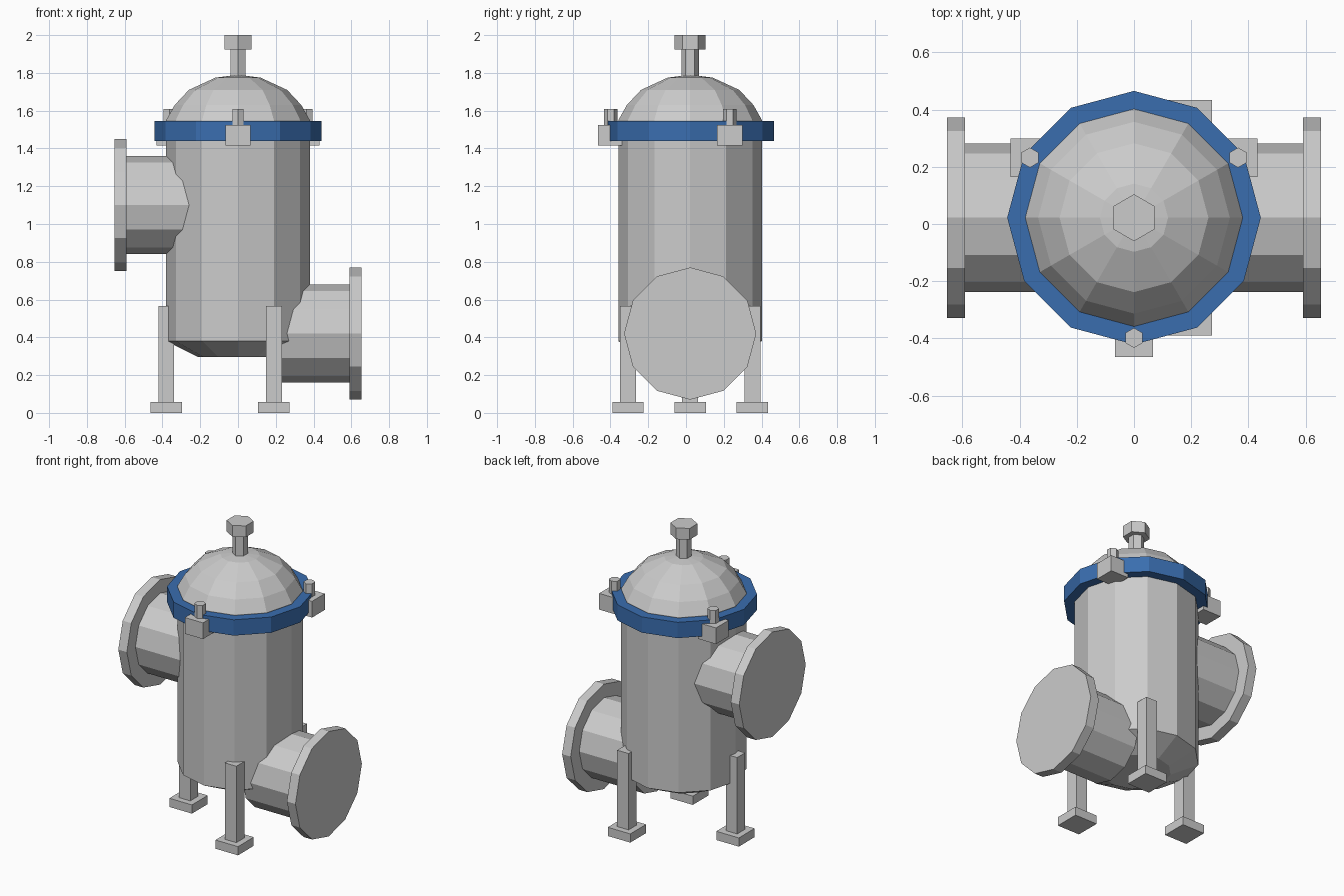
import bpy, bmesh
from math import cos, sin, pi, radians
from mathutils import Matrix, Vector

if "Cube" in bpy.data.objects:
    bpy.data.objects.remove(bpy.data.objects["Cube"])

CY = 0.022          # y of the vessel axis


def material(name, rgb):
    m = bpy.data.materials.new(name)
    m.diffuse_color = (*rgb, 1)
    m.use_nodes = True
    m.node_tree.nodes["Principled BSDF"].inputs["Base Color"].default_value = m.diffuse_color
    return m


STEEL = material("steel grey", (0.6, 0.6, 0.6))
BLUE = material("clamp blue", (0.042, 0.155, 0.43))


def finish(name, bm, mat):
    bmesh.ops.recalc_face_normals(bm, faces=bm.faces)
    me = bpy.data.meshes.new(name)
    bm.to_mesh(me)
    bm.free()
    me.materials.append(mat)
    ob = bpy.data.objects.new(name, me)
    bpy.context.collection.objects.link(ob)
    return ob


def lathe(name, profile, mat, sides=12, at=(0, CY, 0), axis='Z', closed=False):
    """Turn (radius, height) points into a faceted solid; vertices sit on +-y."""
    bm = bmesh.new()
    rings = []
    for r, h in profile:
        ring = []
        for i in range(sides):
            a = pi / 2 + 2 * pi * i / sides
            p = (r * cos(a), r * sin(a), h) if axis == 'Z' else (h, r * cos(a), r * sin(a))
            ring.append(bm.verts.new(Vector(p) + Vector(at)))
        rings.append(ring)
    pairs = list(zip(rings, rings[1:]))
    if closed:
        pairs.append((rings[-1], rings[0]))
    for lo, hi in pairs:
        for i in range(sides):
            j = (i + 1) % sides
            bm.faces.new((lo[i], lo[j], hi[j], hi[i]))
    if not closed:
        bm.faces.new(rings[0])
        bm.faces.new(rings[-1])
    return finish(name, bm, mat)


def box(name, x, y, half, z0, z1, mat):
    bm = bmesh.new()
    bmesh.ops.create_cube(bm, size=1, matrix=Matrix.Translation((x, y, (z0 + z1) / 2))
                          @ Matrix.Diagonal((2 * half, 2 * half, z1 - z0, 1)))
    return finish(name, bm, mat)


# vessel, lid and clamp ring
lathe("vessel_body", [(0.21, 0.295), (0.38, 0.38), (0.38, 1.5)], STEEL)
lathe("domed_lid", [(0.38, 1.5), (0.38, 1.55), (0.335, 1.63), (0.26, 1.71),
                    (0.119, 1.775), (0.04, 1.785)], STEEL)
lathe("clamp_ring", [(0.37, 1.44), (0.443, 1.44), (0.443, 1.545), (0.37, 1.545)],
      BLUE, closed=True)

# vent on top
lathe("vent_stem", [(0.047, 1.76), (0.047, 1.93)], STEEL, 6)
lathe("vent_cap", [(0.082, 1.925), (0.082, 2.0)], STEEL, 6)

# inlet and outlet pipes with blind flanges
for name, s, z in (("inlet", -1, 1.10), ("outlet", 1, 0.42)):
    lathe(name + "_pipe", [(0.26, s * 0.2), (0.26, s * 0.6)], STEEL, at=(0, CY, z), axis='X')
    lathe(name + "_flange", [(0.35, s * 0.59), (0.35, s * 0.653)], STEEL, at=(0, CY, z), axis='X')

# three legs with foot pads
for n, deg in enumerate((180, 60, -60), 1):
    x, y = 0.38 * cos(radians(deg)), CY + 0.38 * sin(radians(deg))
    box(f"leg_{n}", x, y, 0.042, 0.05, 0.567, STEEL)
    box(f"foot_pad_{n}", x, y, 0.083, 0, 0.058, STEEL)

# three clamp lugs with hex bolts
for n, deg in enumerate((-90, 30, 150), 1):
    x, y = 0.42 * cos(radians(deg)), CY + 0.42 * sin(radians(deg))
    box(f"clamp_lug_{n}", x, y, 0.067, 1.415, 1.523, STEEL)
    lathe(f"clamp_bolt_{n}", [(0.035, 1.5), (0.035, 1.61)], STEEL, 6, at=(x, y, 0))
